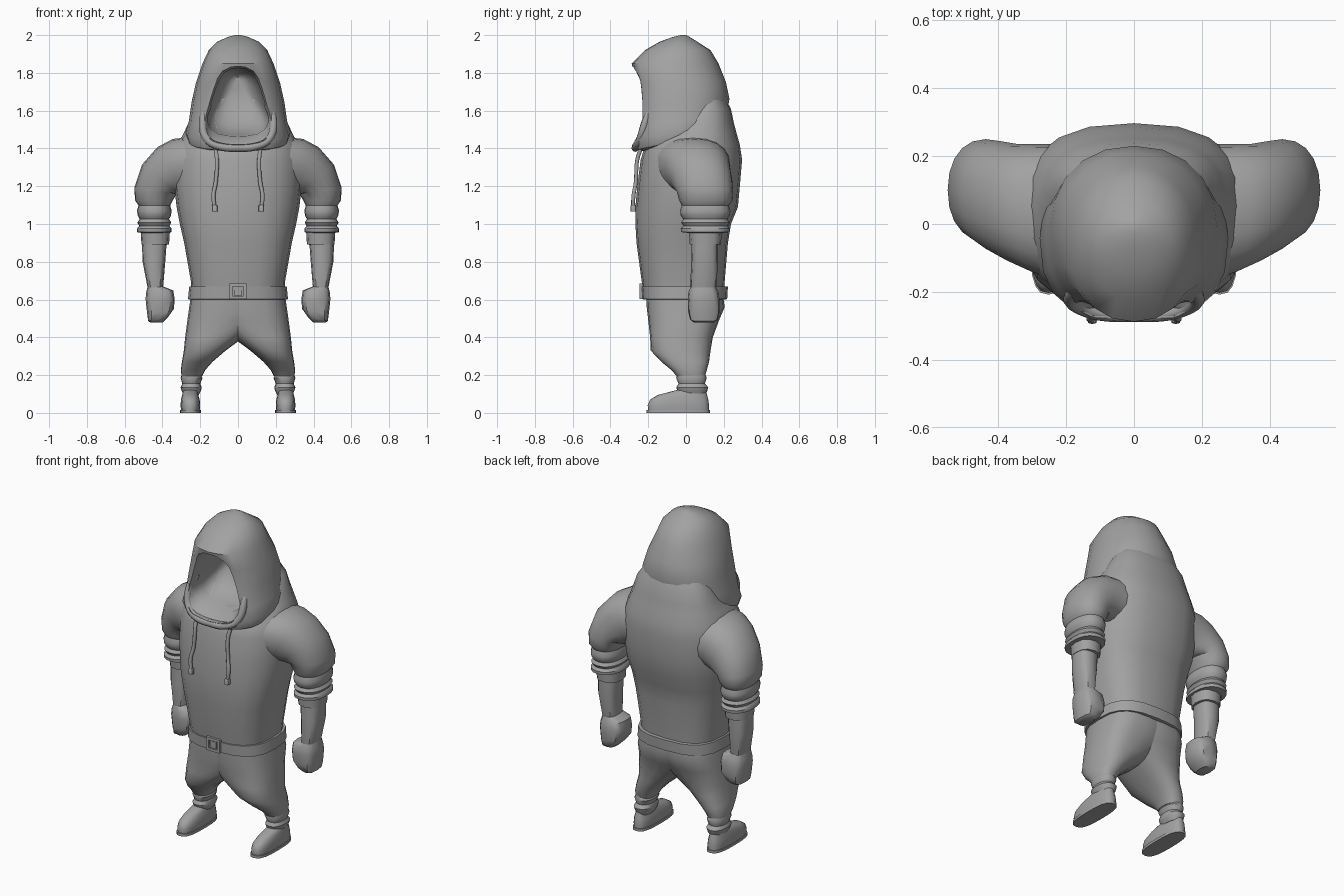
import bpy, bmesh, math
from mathutils import Vector

grey = bpy.data.materials.new("plain_grey")
grey.diffuse_color = (0.36, 0.36, 0.36, 1)


def select(ob):
    bpy.ops.object.select_all(action='DESELECT')
    ob.select_set(True)
    bpy.context.view_layer.objects.active = ob


def finish(ob, mirror=False, angle=40):
    ob.data.materials.clear()
    ob.data.materials.append(grey)
    select(ob)
    if mirror:
        m = ob.modifiers.new("mirror", 'MIRROR')
        m.use_mirror_merge = False
        bpy.ops.object.modifier_apply(modifier=m.name)
    bpy.ops.object.shade_smooth_by_angle(angle=math.radians(angle))
    return ob


def ring(cx, z, rx, y0, y1, p=2.4, tilt=0, slope=0, n=20, back=None):
    """Rounded-square section from y0 to y1; tilt leans it sideways, slope raises it to the back.
    p sets the squareness, back sets it for the rear half alone."""
    t, pts = math.radians(tilt), []
    cy, ry = (y0 + y1) / 2, (y1 - y0) / 2
    for i in range(n):
        a = 2 * math.pi * i / n
        c, s = math.cos(a), math.sin(a)
        e = back if back and s > 0 else p
        u = math.copysign(abs(c) ** (2 / e), c) * rx
        v = math.copysign(abs(s) ** (2 / e), s) * ry
        pts.append(Vector((cx + u * math.cos(t), cy + v,
                           z + u * math.sin(t) + slope * (cy + v))))
    return pts


def loft(name, rings, mirror=False, angle=40):
    bm = bmesh.new()
    vs = [[bm.verts.new(p) for p in r] for r in rings]
    n = len(vs[0])
    for a, b in zip(vs, vs[1:]):
        for i in range(n):
            bm.faces.new((a[i], a[(i + 1) % n], b[(i + 1) % n], b[i]))
    bm.faces.new(vs[0])
    bm.faces.new(vs[-1])
    bmesh.ops.recalc_face_normals(bm, faces=bm.faces)
    me = bpy.data.meshes.new(name)
    bm.to_mesh(me)
    bm.free()
    ob = bpy.data.objects.new(name, me)
    bpy.context.collection.objects.link(ob)
    return finish(ob, mirror, angle)


def tube(name, pts, r, mirror=False):
    cu = bpy.data.curves.new(name, 'CURVE')
    cu.dimensions = '3D'
    cu.bevel_depth, cu.bevel_resolution, cu.use_fill_caps = r, 2, True
    cu.resolution_u = 5
    sp = cu.splines.new('BEZIER')
    sp.bezier_points.add(len(pts) - 1)
    for b, p in zip(sp.bezier_points, pts):
        b.co = p
        b.handle_left_type = b.handle_right_type = 'AUTO'
    ob = bpy.data.objects.new(name, cu)
    bpy.context.collection.objects.link(ob)
    select(ob)
    bpy.ops.object.convert(target='MESH')
    return finish(bpy.context.object, mirror, 60)


def box(name, lo, hi):
    bpy.ops.mesh.primitive_cube_add(size=1, location=[(a + b) / 2 for a, b in zip(lo, hi)])
    ob = bpy.context.object
    ob.name = name
    ob.scale = [b - a for a, b in zip(lo, hi)]
    bpy.ops.object.transform_apply(location=True, rotation=False, scale=True)
    return finish(ob)


# torso of the sweatshirt, running up under the hood
torso = loft("torso", [
    ring(0, 0.63, .245, -.225, .20, 2.8), ring(0, 0.70, .25, -.235, .205, 2.8),
    ring(0, 0.90, .285, -.262, .222, 2.7), ring(0, 1.00, .308, -.268, .238, 2.6),
    ring(0, 1.09, .325, -.268, .275, 2.5), ring(0, 1.20, .338, -.258, .285, 2.5),
    ring(0, 1.34, .338, -.24, .297, 2.5), ring(0, 1.42, .320, -.215, .285, 2.5),
    ring(0, 1.48, .288, -.14, .268, 2.5), ring(0, 1.54, .260, -.07, .252, 2.4),
    ring(0, 1.61, .232, -.02, .238, 2.3), ring(0, 1.67, .19, .02, .205, 2.2)])

# hood, blending into the back and open at the face
hood = loft("hood", [
    ring(0, 1.43, .235, -.22, .19, 2.6, slope=.20, back=2.2),
    ring(0, 1.45, .266, -.270, .20, 2.6, slope=.22, back=2.2),
    ring(0, 1.495, .278, -.288, .205, 2.6, slope=.20, back=2.2),
    ring(0, 1.55, .260, -.275, .215, 2.6, slope=.14, back=2.2),
    ring(0, 1.65, .245, -.262, .230, 2.6, slope=.05, back=2.2),
    ring(0, 1.75, .222, -.266, .212, 2.4, back=2.1),
    ring(0, 1.85, .188, -.288, .172, 2.2, back=2),
    ring(0, 1.92, .155, -.218, .130, 2.1),
    ring(0, 1.965, .11, -.14, .06, 2), ring(0, 1.99, .055, -.07, .02, 2),
    ring(0, 2.0, .015, -.03, .0, 2)])
half = [(0, 1.835), (.04, 1.83), (.08, 1.81), (.11, 1.77), (.135, 1.71), (.155, 1.65), (.172, 1.59),
        (.184, 1.54), (.182, 1.50), (.165, 1.465), (.12, 1.435), (.06, 1.423), (0, 1.42)]
outline = half + [(-x, z) for x, z in half[-2:0:-1]]
cutter = loft("opening_cutter", [
    [Vector((x * k, y, 1.76 + (z - 1.76) * k)) for x, z in outline]
    for y, k in ((-.5, 1), (-.25, 1), (-.20, .87), (-.12, .85), (-.04, .72), (.02, .5), (.04, .2))])
cutter.hide_render = True
for part in (hood, torso):
    cut = part.modifiers.new("opening", 'BOOLEAN')
    cut.operation, cut.solver, cut.object = 'DIFFERENCE', 'EXACT', cutter
    select(part)
    bpy.ops.object.modifier_apply(modifier=cut.name)
    finish(part, angle=62)
bpy.data.objects.remove(cutter)

# thick lower lip of the hood, its ends sunk into the rim
tube("hood_lip", [(-.160, -.175, 1.63), (-.187, -.215, 1.54), (-.165, -.243, 1.45), (-.10, -.264, 1.412),
                  (0, -.268, 1.403), (.10, -.264, 1.412), (.165, -.243, 1.45), (.187, -.215, 1.54),
                  (.160, -.175, 1.63)], .021)

# drawstrings with tips
tube("drawstring", [(.12, -.235, 1.41), (.112, -.258, 1.34), (.118, -.266, 1.22),
                    (.13, -.278, 1.15), (.123, -.28, 1.08)], .011, True)
loft("drawstring_tip", [ring(.123, z, r, -.28 - r, -.28 + r, 3, n=8)
                        for z, r in ((1.065, .015), (1.095, .015), (1.1, .011))], True)

# sleeves: front of the shoulder sweeps back, then rolled folds
folds = [(1.098, .084, .125), (1.07, .092, .133), (1.045, .088, .13), (1.026, .078, .116),
         (1.008, .09, .128), (.99, .08, .116), (.975, .092, .13), (.957, .092, .128), (.953, .07, .09)]
loft("sleeve", [
    ring(.22, 1.305, .158, -.175, .235, 2.3, 82), ring(.29, 1.298, .162, -.145, .235, 2.3, 70),
    ring(.345, 1.275, .155, -.115, .236, 2.3, 58),
    ring(.40, 1.23, .137, -.08, .245, 2.2, 38), ring(.437, 1.175, .113, -.05, .25, 2.2, 8),
    ring(.445, 1.125, .10, -.036, .245, 2.3)]
    + [ring(.443, z, r, .102 - q, .102 + q, 2.3) for z, r, q in folds], True)
loft("sleeve_cuff", [ring(.438, .97, .078, .015, .19, 2.5, n=12), ring(.438, .892, .073, .02, .185, 2.5, n=12),
                     ring(.438, .89, .06, .04, .16, 2.5, n=12)], True)

# forearm and fist
loft("forearm", [ring(.443, .91, .066, .03, .17, 2.8, n=12), ring(.445, .80, .06, .028, .17, 2.8, n=12),
                 ring(.438, .67, .042, .022, .16, 2.8, n=12), ring(.43, .62, .042, .03, .15, 2.8, n=12)], True)
loft("fist", [ring(.438, .67, .04, .025, .158, 2.7, n=12), ring(.415, .64, .073, .013, .172, 3.2, n=12, tilt=-6),
              ring(.412, .60, .077, .01, .178, 3.4, n=12), ring(.410, .535, .072, .012, .178, 3.4, n=12, tilt=-12),
              ring(.424, .495, .052, .022, .168, 3.2, n=12, tilt=-10),
              ring(.432, .479, .034, .04, .15, 2.8, n=12)], True)

# belt and buckle
loft("belt", [ring(0, .60, .25, -.21, .20, 2.8), ring(0, .602, .265, -.232, .218, 2.8),
              ring(0, .668, .258, -.237, .222, 2.8), ring(0, .67, .24, -.215, .20, 2.8)], angle=30)
for s in (-1, 1):
    box("buckle_side", (s * .038 - .008, -.246, .602), (s * .038 + .008, -.22, .684))
    box("buckle_bar", (-.03, -.246, .643 + s * .033 - .008), (.03, -.22, .643 + s * .033 + .008))
box("buckle_centre", (-.02, -.242, .622), (.02, -.22, .664))


# trouser legs meeting at the crotch
def leg(x0, x1, z, y0, y1, p=2.6):
    return ring((x0 + x1) / 2, z, (x1 - x0) / 2, y0, y1, p)


loft("trouser_leg", [
    leg(-.15, .248, .63, -.21, .195, 2.9), leg(-.15, .258, .56, -.208, .205, 2.9),
    leg(-.13, .268, .49, -.20, .175, 2.8), leg(-.03, .28, .40, -.19, .142, 2.7),
    leg(.065, .287, .33, -.187, .13, 2.4), leg(.135, .297, .27, -.13, .122, 2.4),
    leg(.175, .303, .225, -.075, .11, 2.4), leg(.19, .298, .195, -.05, .10, 2.4)], True)
loft("trouser_cuff", [
    leg(.20, .295, .21, -.045, .10, 2.3), leg(.188, .304, .185, -.052, .11, 2.3),
    leg(.20, .295, .155, -.04, .10, 2.3), leg(.192, .304, .135, -.052, .118, 2.3),
    leg(.197, .298, .115, -.045, .112, 2.3), leg(.21, .285, .09, -.03, .10, 2.3)], True)

# shoes
loft("shoe", [leg(.203, .302, .012, -.20, .122, 2.8), leg(.20, .304, .04, -.203, .122, 2.8),
              leg(.203, .302, .07, -.19, .118, 2.7), leg(.21, .296, .095, -.15, .112, 2.5),
              leg(.215, .29, .118, -.06, .105, 2.4), leg(.225, .28, .125, -.03, .09, 2.3)], True)
loft("shoe_sole", [leg(.197, .307, 0, -.208, .127, 2.8), leg(.197, .307, .016, -.208, .127, 2.8)], True)
